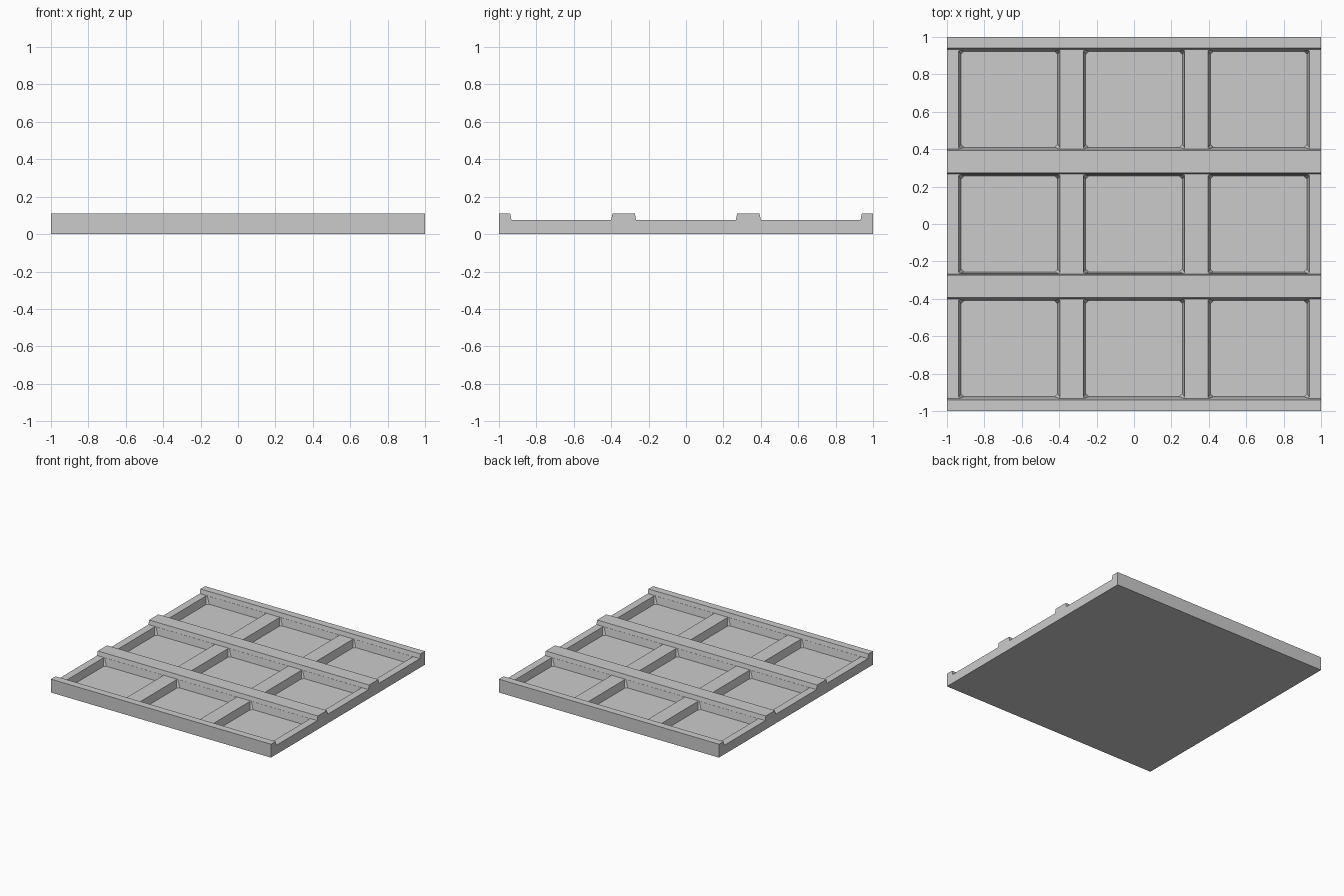
import bpy
import bmesh

cube = bpy.data.objects.get("Cube")
if cube:
    bpy.data.objects.remove(cube)

PITCH = 2 / 3
RIB_TOP, RIB_STEP, FLOOR = 0.11, 0.075, 0.015

grey = bpy.data.materials.new("plain grey")
grey.use_nodes = True
grey.diffuse_color = (0.6, 0.6, 0.6, 1)
grey.node_tree.nodes["Principled BSDF"].inputs["Base Color"].default_value = grey.diffuse_color


def make_object(name, bm):
    bmesh.ops.recalc_face_normals(bm, faces=bm.faces)
    mesh = bpy.data.meshes.new(name)
    bm.to_mesh(mesh)
    bm.free()
    mesh.materials.append(grey)
    obj = bpy.data.objects.new(name, mesh)
    bpy.context.collection.objects.link(obj)
    return obj


def loft(bm, ring_a, ring_b):
    """Closed prism between two matching rings."""
    a = [bm.verts.new(p) for p in ring_a]
    b = [bm.verts.new(p) for p in ring_b]
    bm.faces.new(a)
    bm.faces.new(b)
    for i in range(len(a)):
        j = (i + 1) % len(a)
        bm.faces.new((a[i], a[j], b[j], b[i]))


def cell_ring(cx, cy, z, gap_x, gap_y, cut):
    """Rectangle with cut corners around a cell centre."""
    hx, hy = PITCH / 2 - gap_x, PITCH / 2 - gap_y
    corners = [(hx, hy - cut), (hx - cut, hy), (cut - hx, hy), (-hx, hy - cut),
               (-hx, cut - hy), (cut - hx, -hy), (hx - cut, -hy), (hx, cut - hy)]
    return [(cx + x, cy + y, z) for x, y in corners]


# Panel body: long raised ribs from one extruded profile
profile = [(-1, 0), (-1, RIB_TOP)]
for i in range(3):
    y0, y1 = -1 + i * PITCH, -1 + (i + 1) * PITCH
    profile += [(y0 + 0.06, RIB_TOP), (y0 + 0.067, RIB_STEP),
                (y1 - 0.067, RIB_STEP), (y1 - 0.06, RIB_TOP)]
profile += [(1, RIB_TOP), (1, 0)]
bm = bmesh.new()
loft(bm, [(-1, y, z) for y, z in profile], [(1, y, z) for y, z in profile])
panel = make_object("coffered_panel", bm)

# Tapered cutters for the nine sunken cells
bm = bmesh.new()
for i in (-1, 0, 1):
    for j in (-1, 0, 1):
        cx, cy = i * PITCH, j * PITCH
        loft(bm, cell_ring(cx, cy, FLOOR, 0.075, 0.077, 0.016),
             cell_ring(cx, cy, RIB_STEP + 0.005, 0.061, 0.0675, 0.006))
cutter = make_object("cell_cutter", bm)
cutter.hide_render = True
cutter.hide_viewport = True

cells = panel.modifiers.new("sunken cells", "BOOLEAN")
cells.operation = "DIFFERENCE"
cells.solver = "EXACT"
cells.object = cutter
